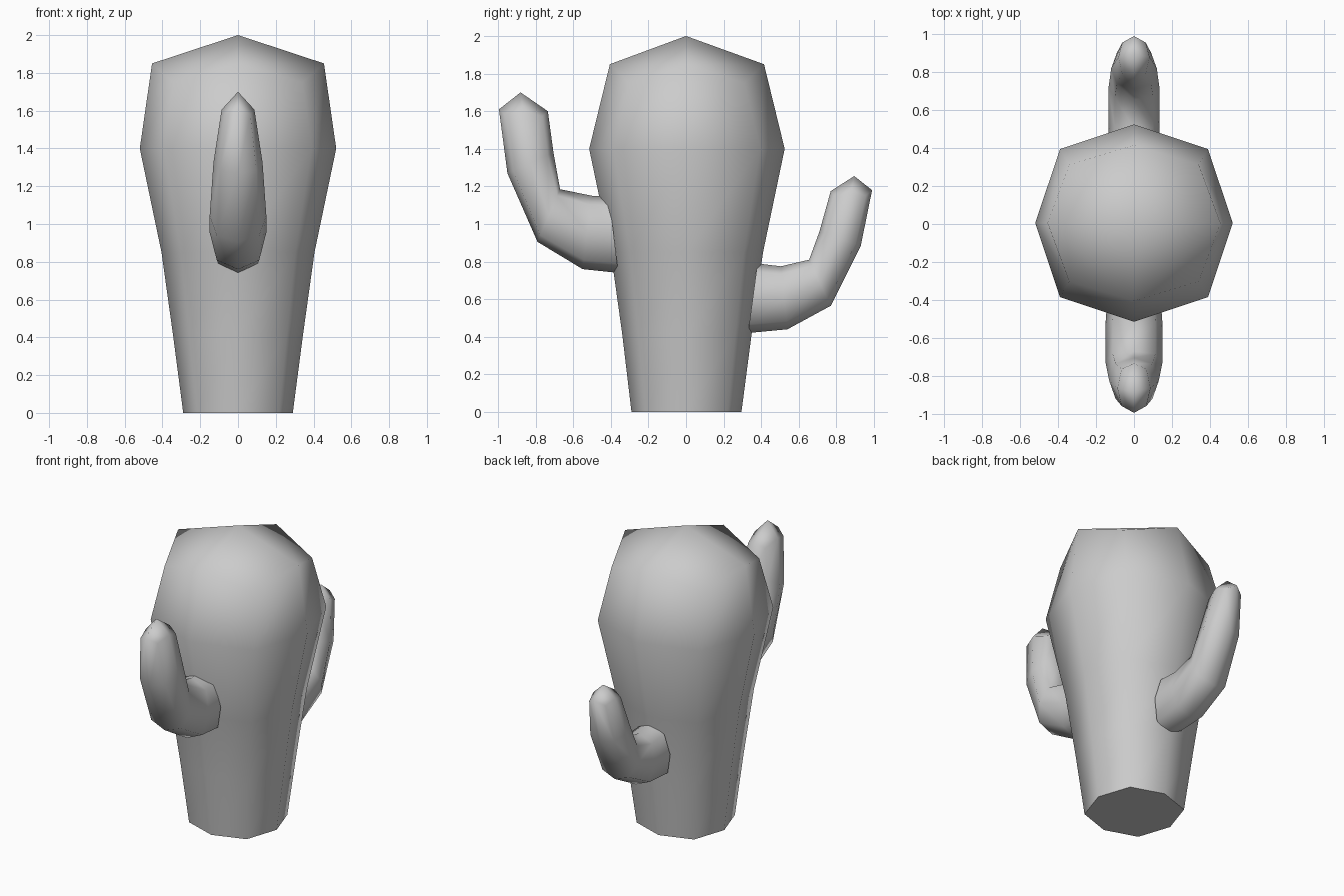
import bpy, bmesh, math
from mathutils import Vector

if "Cube" in bpy.data.objects:
    bpy.data.objects.remove(bpy.data.objects["Cube"])


def loft(name, rings, tip, drop):
    """Eight-sided loft. Each ring: (y, z) of one side, (y, z) of the other, half width in x.
    The corners of the last ring sag by `drop` to round off the pointed end."""
    bm = bmesh.new()
    centres = [Vector((0, (a[0] + b[0]) / 2, (a[1] + b[1]) / 2)) for a, b, _ in rings]
    loops = []
    for i, (a, b, hw) in enumerate(rings):
        half = Vector((0, b[0] - a[0], b[1] - a[1])) / 2
        loop = []
        for k in range(8):
            ang = k * math.pi / 4
            f = 1.06 if k % 2 else 1.0          # slightly squared section
            p = centres[i] + half * (f * math.sin(ang))
            p.x = hw * f * math.cos(ang)
            if i == len(rings) - 1 and k % 2:
                p += (centres[i - 1] - centres[i]).normalized() * drop
            loop.append(bm.verts.new(p))
        loops.append(loop)
    for lo, hi in zip(loops, loops[1:]):
        for k in range(8):
            n = (k + 1) % 8
            bm.faces.new((lo[k], lo[n], hi[n], hi[k]))
    # pointed end made of four quads, flat start
    top, apex = loops[-1], bm.verts.new((0, *tip))
    for k in range(0, 8, 2):
        bm.faces.new((top[k], top[k + 1], top[(k + 2) % 8], apex))
    bm.faces.new(loops[0][::-1])
    bmesh.ops.recalc_face_normals(bm, faces=bm.faces)
    mesh = bpy.data.meshes.new(name)
    bm.to_mesh(mesh)
    bm.free()
    ob = bpy.data.objects.new(name, mesh)
    bpy.context.collection.objects.link(ob)
    bpy.ops.object.select_all(action='DESELECT')
    ob.select_set(True)
    bpy.context.view_layer.objects.active = ob
    bpy.ops.object.shade_smooth_by_angle(angle=math.radians(76))
    return ob


# trunk: half width x, front y, back y, height
trunk = [(.29, -.29, .295, 0), (.345, -.34, .35, .42), (.405, -.40, .41, .85),
         (.52, -.515, .525, 1.4), (.455, -.405, .415, 1.85)]
loft("cactus_trunk", [((f, z), (b, z), x) for x, f, b, z in trunk], (0, 2.0), .10)

# higher arm at the front
loft("front_arm", [((-.36, .74), (-.41, 1.15), .14),
                   ((-.55, .76), (-.50, 1.15), .15),
                   ((-.79, .905), (-.67, 1.185), .15),
                   ((-.95, 1.27), (-.705, 1.38), .13),
                   ((-.995, 1.61), (-.735, 1.60), .087)], (-.88, 1.70), .03)

# lower arm at the back
loft("back_arm", [((.33, .42), (.38, .79), .13),
                  ((.54, .44), (.505, .775), .135),
                  ((.77, .565), (.655, .81), .135),
                  ((.93, .885), (.71, .96), .12),
                  ((.99, 1.18), (.77, 1.175), .082)], (.895, 1.255), .03)
